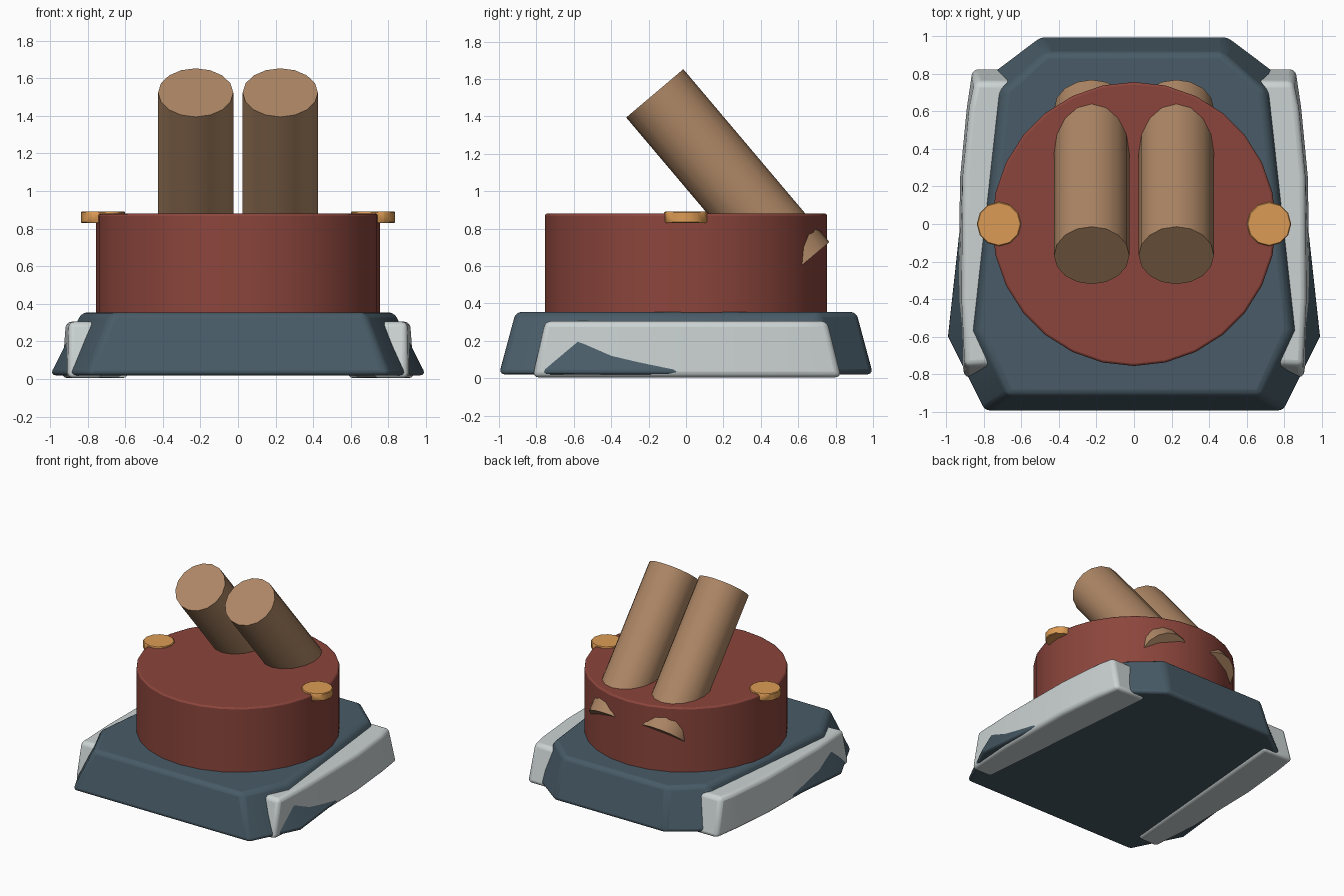
import bpy, bmesh, math
from mathutils import Matrix, Vector

if "Cube" in bpy.data.objects:
    bpy.data.objects.remove(bpy.data.objects["Cube"])


def paint(name, rgb):
    m = bpy.data.materials.new(name)
    m.diffuse_color = (*rgb, 1)
    m.use_nodes = True
    m.node_tree.nodes["Principled BSDF"].inputs["Base Color"].default_value = m.diffuse_color
    return m


def finish(bm, name, mat, bevel=0, segments=3, mirror=False, angle=30):
    bmesh.ops.recalc_face_normals(bm, faces=bm.faces)
    me = bpy.data.meshes.new(name)
    bm.to_mesh(me)
    bm.free()
    ob = bpy.data.objects.new(name, me)
    bpy.context.collection.objects.link(ob)
    me.materials.append(mat)
    if bevel:
        b = ob.modifiers.new("Bevel", "BEVEL")
        b.width, b.segments = bevel, segments
        b.limit_method, b.angle_limit = "ANGLE", math.radians(30)
    if mirror:
        ob.modifiers.new("Mirror", "MIRROR")
    bpy.ops.object.select_all(action="DESELECT")
    ob.select_set(True)
    bpy.context.view_layer.objects.active = ob
    bpy.ops.object.shade_smooth_by_angle(angle=math.radians(angle))
    return ob


def loft(low, high, z0, z1):
    """Solid between two plan outlines with the same point count."""
    bm = bmesh.new()
    a = [bm.verts.new((x, y, z0)) for x, y in low]
    b = [bm.verts.new((x, y, z1)) for x, y in high]
    bm.faces.new(a[::-1])
    bm.faces.new(b)
    for i in range(len(a)):
        j = (i + 1) % len(a)
        bm.faces.new((a[i], a[j], b[j], b[i]))
    return bm


def cylinder(radius, start, end, sides):
    start, end = Vector(start), Vector(end)
    axis = end - start
    turn = Vector((0, 0, 1)).rotation_difference(axis).to_matrix().to_4x4()
    bm = bmesh.new()
    bmesh.ops.create_cone(bm, cap_ends=True, segments=sides, radius1=radius,
                          radius2=radius, depth=axis.length,
                          matrix=Matrix.Translation((start + end) / 2) @ turn)
    return bm


def both_sides(half):
    return half + [(-x, y) for x, y in reversed(half)]


slate = paint("slate", (0.065, 0.105, 0.135))
pale = paint("pale_grey", (0.60, 0.65, 0.65))
red = paint("brick_red", (0.26, 0.06, 0.045))
brown = paint("brown", (0.42, 0.24, 0.13))
orange = paint("orange", (0.72, 0.33, 0.09))

# Sloped eight-sided hull
finish(loft(both_sides([(0.80, -1.0), (1.0, -0.6), (0.855, 0.735), (0.5, 1.0)]),
            both_sides([(0.67, -0.91), (0.83, -0.56), (0.69, 0.71), (0.47, 0.91)]),
            0.02, 0.355), "hull", slate, 0.03)

# Bowed side tracks
finish(loft([(0.72, -0.82), (0.905, -0.82), (0.937, -0.4), (0.926, 0.25),
             (0.89, 0.62), (0.86, 0.83), (0.58, 0.83)],
            [(0.72, -0.745), (0.90, -0.755), (0.915, -0.4), (0.91, 0.25),
             (0.875, 0.62), (0.845, 0.755), (0.60, 0.755)],
            0.005, 0.305), "side_track", pale, 0.03, mirror=True)

# Round turret drum
finish(cylinder(0.755, (0, 0, 0.3), (0, 0, 0.88), 28), "turret", red, 0.012, 2)

# Tilted twin barrels, lower ends breaking through the drum
top = Vector((0.225, -0.167, 1.523))
tilt = math.radians(40.2)
axis = Vector((0, math.sin(tilt), -math.cos(tilt)))
finish(cylinder(0.2, top + axis * 1.21, top, 16), "barrel", brown, mirror=True)

# Small discs on the turret rim
finish(cylinder(0.118, (0.718, 0, 0.83), (0.718, 0, 0.89), 12), "rim_disc",
       orange, 0.005, 1, mirror=True, angle=35)
